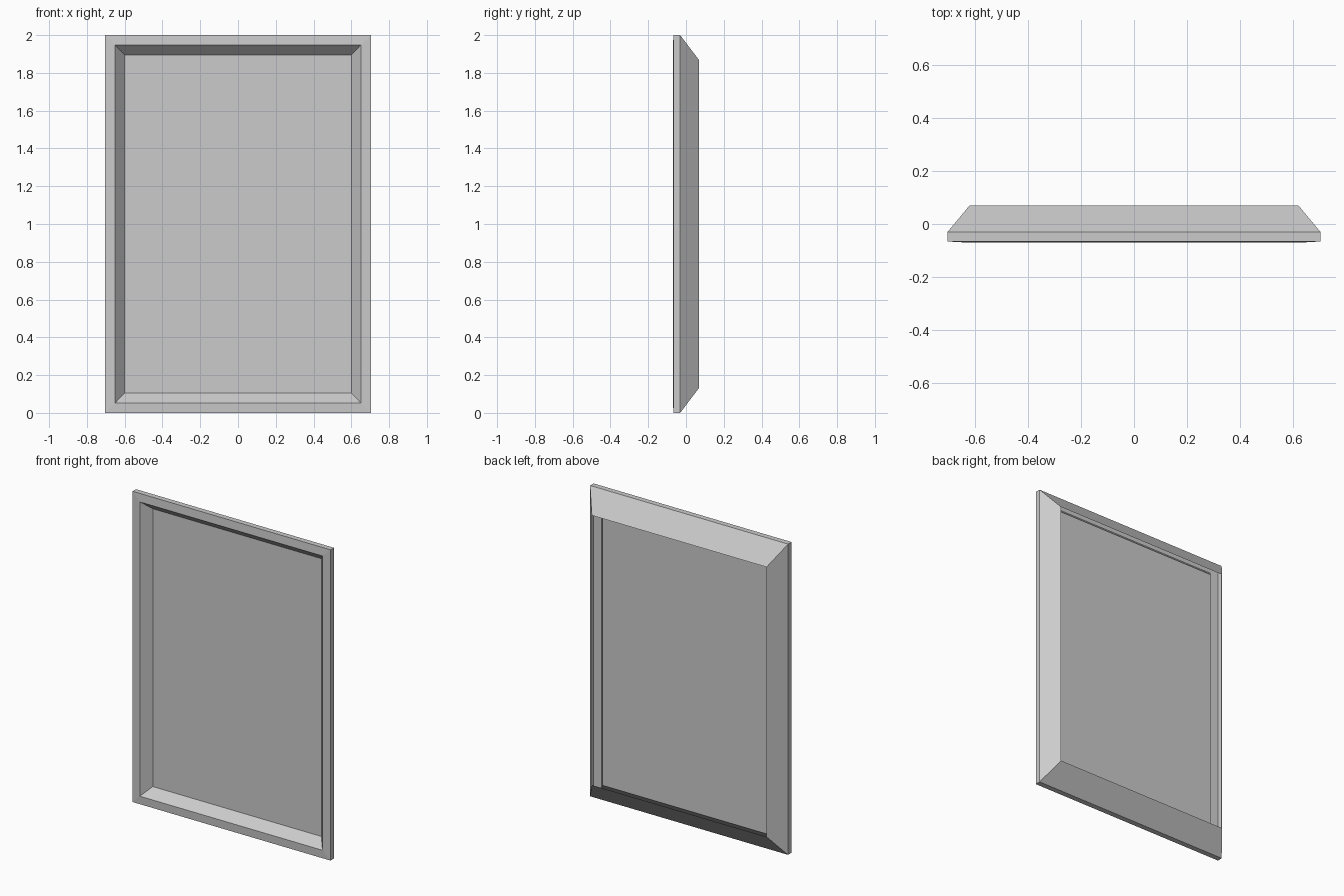
import bpy
import bmesh

cube = bpy.data.objects.get("Cube")
if cube:
    bpy.data.objects.remove(cube, do_unlink=True)

grey = bpy.data.materials.new("plain grey")
grey.use_nodes = True
colour = (0.6, 0.6, 0.6, 1.0)
grey.diffuse_color = colour
grey.node_tree.nodes["Principled BSDF"].inputs["Base Color"].default_value = colour

HALF_WIDTH, HEIGHT = 0.705, 2.0


def ring(bm, inset_x, inset_z, y):
    """Rectangle of vertices, inset from the outer edge, at depth y."""
    x = HALF_WIDTH - inset_x
    low, high = inset_z, HEIGHT - inset_z
    return [bm.verts.new((px, y, pz))
            for px, pz in ((-x, low), (x, low), (x, high), (-x, high))]


def make_sheet(name, sections, capped=False):
    """Open sheet joining successive rectangles, optionally closed by the last."""
    bm = bmesh.new()
    rings = [ring(bm, *s) for s in sections]
    for a, b in zip(rings, rings[1:]):
        for i in range(4):
            j = (i + 1) % 4
            bm.faces.new((a[i], a[j], b[j], b[i]))
    if capped:
        bm.faces.new(rings[-1])
    mesh = bpy.data.meshes.new(name)
    bm.to_mesh(mesh)
    bm.free()
    mesh.materials.append(grey)
    obj = bpy.data.objects.new(name, mesh)
    bpy.context.collection.objects.link(obj)
    return obj


# Section points: inset in x, inset in z, depth
back_tip = (0.083, 0.132, 0.069)
back_edge = (0, 0, -0.031)
front_edge = (0, 0, -0.066)
inner_lip = (0.055, 0.053, -0.069)
panel_edge = (0.105, 0.106, -0.01)

# Hollow frame: sloped back flange, side wall, front rim, inner bevel
make_sheet("frame", [back_tip, back_edge, front_edge, inner_lip, panel_edge])

# Flat recessed panel
make_sheet("panel", [panel_edge], capped=True)
